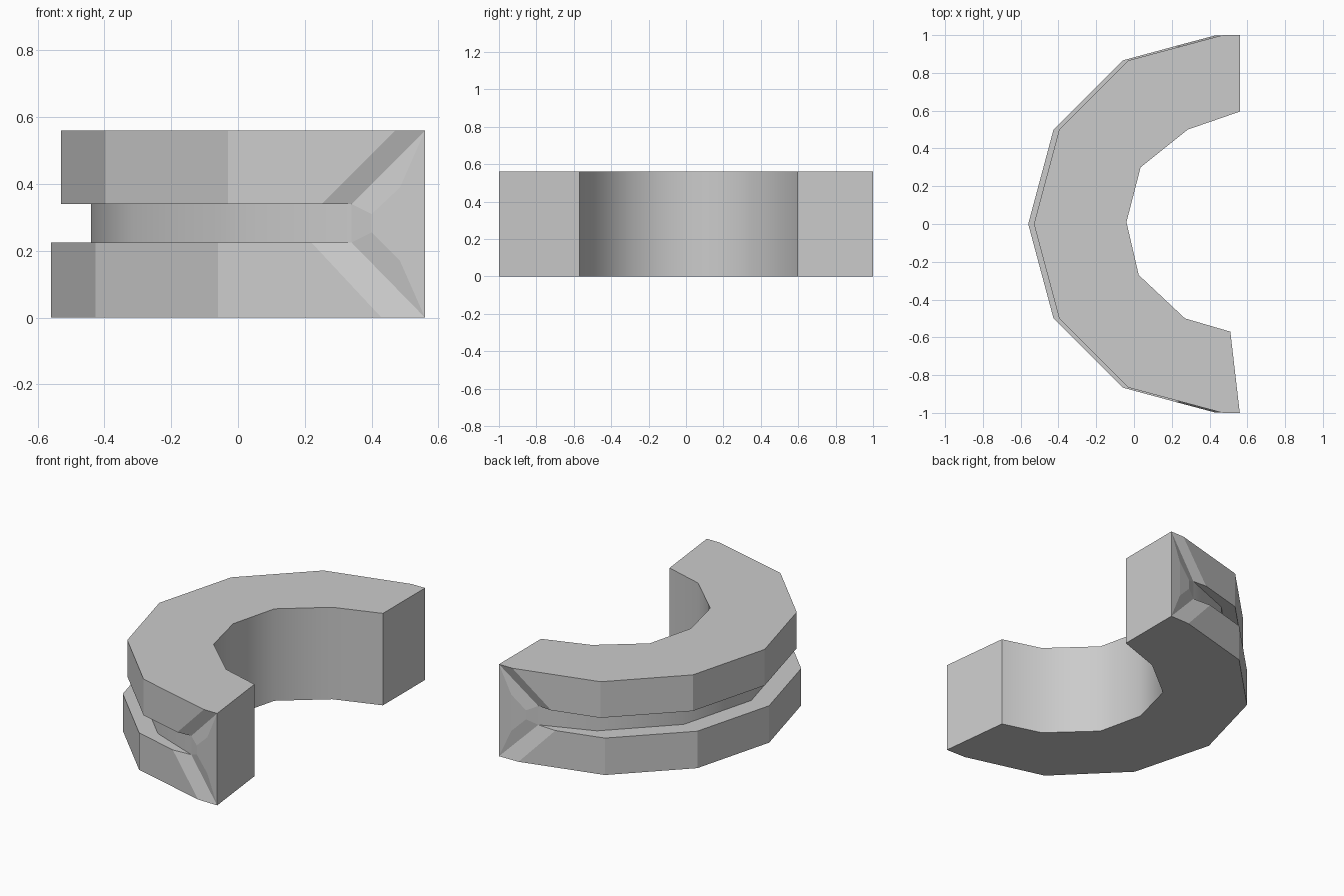
import bpy, bmesh
from math import sin, cos, radians

if "Cube" in bpy.data.objects:
    bpy.data.objects.remove(bpy.data.objects["Cube"])

H, Z_HI, Z_LO = 0.56, 0.34, 0.225
bm = bmesh.new()


def arc(cx, r, end, z):
    """Faceted half-round path from the back end (+y) to the front end (-y)."""
    mid = [(cx + r * cos(radians(a)), r * sin(radians(a))) for a in range(120, 241, 30)]
    pts = [end] + mid + [(end[0], -end[1])]
    return [bm.verts.new((x, y, z)) for x, y in pts]


def strip(a, b, smooth=False):
    for i in range(len(a) - 1):
        f = bm.faces.new((a[i], a[i + 1], b[i + 1], b[i]))
        f.smooth = smooth


# outer side: upper rim, groove, lower rim
top = arc(0.47, 1.0, (0.47, 1.0), H)
rings = [
    top,
    arc(0.47, 1.0, (0.25, 0.941), Z_HI),
    arc(0.50, 0.94, (0.34, 0.935), Z_HI),
    arc(0.50, 0.94, (0.34, 0.935), Z_LO),
    arc(0.44, 1.0, (0.22, 0.942), Z_LO),
    arc(0.44, 1.0, (0.43, 0.998), 0),
]
for i in range(5):
    strip(rings[i], rings[i + 1], smooth=(i == 2))

# inner wall
inner = [(0.56, 0.595), (0.285, 0.5), (0.035, 0.3), (-0.04, 0.01),
         (0.025, -0.27), (0.27, -0.5), (0.51, -0.57)]
in_top = [bm.verts.new((x, y, H)) for x, y in inner]
in_bot = [bm.verts.new((x, y, 0)) for x, y in inner]
strip(in_top, in_bot, True)

# flared groove ends with a raised centre, one per tip
corners = []
for s, k in ((1, 0), (-1, -1)):
    def v(x, y, z):
        return bm.verts.new((x, s * y, z))
    ct, cb = v(0.56, 1, H), v(0.56, 1, 0)
    p, pb = v(0.40, 0.968, 0.31), v(0.40, 0.968, 0.255)
    q, qb = v(0.485, 0.988, 0.39), v(0.485, 0.988, 0.17)
    t, ru, fu, fl, rl, b = [r[k] for r in rings]
    for face in ((t, ru, fu, ct), (b, rl, fl, cb), (fu, p, q, ct),
                 (fl, pb, qb, cb), (fu, fl, pb, p),
                 (p, pb, qb, q), (q, qb, cb, ct),
                 (ct, cb, in_bot[k], in_top[k])):
        bm.faces.new(face)
    corners.append((ct, cb))

# top and bottom caps
(c0t, c0b), (c1t, c1b) = corners
bm.faces.new([c0t] + rings[0] + [c1t] + in_top[::-1])
bm.faces.new([c0b] + rings[-1] + [c1b] + in_bot[::-1])

bmesh.ops.recalc_face_normals(bm, faces=bm.faces[:])
mesh = bpy.data.meshes.new("grooved_half_ring")
bm.to_mesh(mesh)
bm.free()
bpy.context.collection.objects.link(bpy.data.objects.new("grooved_half_ring", mesh))
